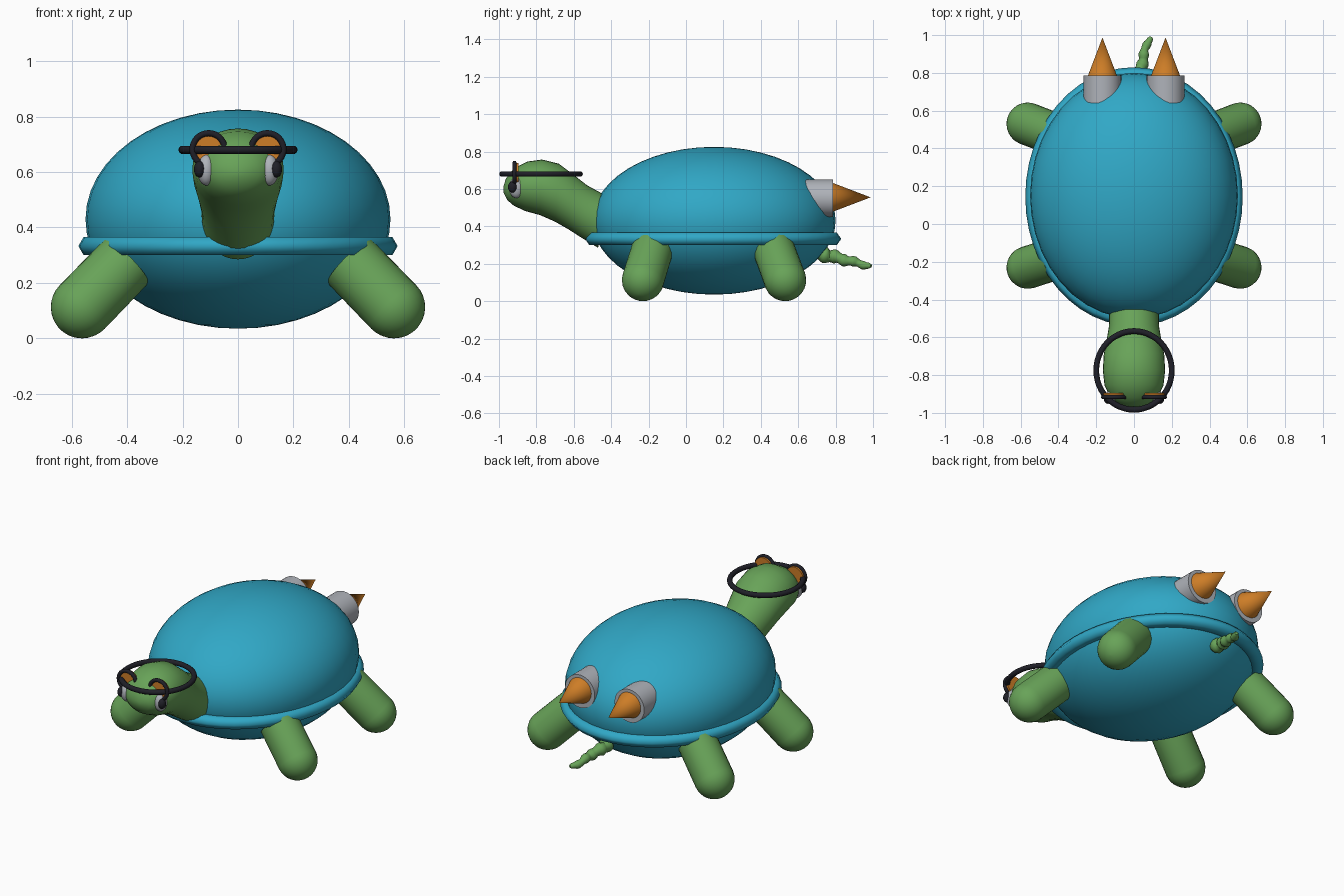
import bpy, bmesh, math
from mathutils import Vector

old = bpy.data.objects.get("Cube")
if old:
    bpy.data.objects.remove(old, do_unlink=True)


def material(name, r, g, b):
    m = bpy.data.materials.new(name)
    m.use_nodes = True
    m.diffuse_color = (r, g, b, 1)
    m.node_tree.nodes["Principled BSDF"].inputs["Base Color"].default_value = (r, g, b, 1)
    return m


BLUE = material("shell blue", 0.03, 0.39, 0.565)
GREEN = material("skin green", 0.138, 0.366, 0.098)
ORANGE = material("orange", 0.61, 0.205, 0.02)
GREY = material("light grey", 0.43, 0.45, 0.49)
BLACK = material("near black", 0.014, 0.014, 0.021)


def finish(obj, name, mat, angle=40):
    obj.name = name
    obj.data.name = name
    obj.data.materials.append(mat)
    bpy.ops.object.select_all(action='DESELECT')
    obj.select_set(True)
    bpy.context.view_layer.objects.active = obj
    bpy.ops.object.shade_smooth_by_angle(angle=math.radians(angle))
    return obj


def ellipsoid(name, loc, scale, mat, segments=32, rings=16):
    bpy.ops.mesh.primitive_uv_sphere_add(segments=segments, ring_count=rings, location=loc)
    obj = bpy.context.object
    obj.scale = scale
    return finish(obj, name, mat)


def ring(name, loc, major, minor, mat, scale=(1, 1, 1), rot=(0, 0, 0), sides=10):
    bpy.ops.mesh.primitive_torus_add(location=loc, rotation=rot, major_radius=major,
                                     minor_radius=minor, major_segments=48, minor_segments=sides)
    obj = bpy.context.object
    obj.scale = scale
    return finish(obj, name, mat, 65)


def cone(name, loc, r1, r2, depth, mat, rot):
    bpy.ops.mesh.primitive_cone_add(vertices=32, radius1=r1, radius2=r2, depth=depth,
                                    location=loc, rotation=rot)
    return finish(bpy.context.object, name, mat)


def loft(name, sections, mat, sides=24):
    """Skin elliptical sections given as (centre, side axis, up axis)."""
    bm = bmesh.new()
    loops = []
    for centre, side, up in sections:
        angles = [math.tau * i / sides for i in range(sides)]
        loops.append([bm.verts.new(centre + side * math.cos(a) + up * math.sin(a)) for a in angles])
    for a, b in zip(loops, loops[1:]):
        for i in range(sides):
            j = (i + 1) % sides
            bm.faces.new((a[i], a[j], b[j], b[i]))
    bm.faces.new(loops[0])
    bm.faces.new(loops[-1])
    bmesh.ops.recalc_face_normals(bm, faces=bm.faces[:])
    mesh = bpy.data.meshes.new(name)
    bm.to_mesh(mesh)
    bm.free()
    obj = bpy.data.objects.new(name, mesh)
    bpy.context.collection.objects.link(obj)
    return finish(obj, name, mat, 50)


def tube(name, points, radii, mat, sides=20):
    """Round tube through points with a radius at each one."""
    sections = []
    for i, p in enumerate(points):
        along = points[min(i + 1, len(points) - 1)] - points[max(i - 1, 0)]
        side = along.cross(Vector((0, 0, 1))).normalized()
        up = side.cross(along).normalized()
        sections.append((p, side * radii[i], up * radii[i]))
    return loft(name, sections, mat, sides)


# Shell and its rim
ellipsoid("shell", (0, 0.15, 0.43), (0.55, 0.65, 0.395), BLUE, 40, 24)
ring("shell_rim", (0, 0.145, 0.333), 1, 0.07, BLUE, (0.538, 0.64, 0.54), sides=6)

# Head and neck: top edge (y, z), bottom edge (y, z), half width
profile = [
    (-0.977, 0.61, -0.975, 0.58, 0.02),
    (-0.963, 0.655, -0.955, 0.54, 0.075),
    (-0.92, 0.71, -0.92, 0.51, 0.125),
    (-0.85, 0.746, -0.86, 0.482, 0.156),
    (-0.77, 0.757, -0.78, 0.46, 0.165),
    (-0.68, 0.735, -0.70, 0.425, 0.16),
    (-0.60, 0.675, -0.63, 0.385, 0.145),
    (-0.53, 0.62, -0.56, 0.34, 0.133),
    (-0.42, 0.56, -0.47, 0.285, 0.13),
]
sections = []
for ty, tz, by, bz, width in profile:
    top, bottom = Vector((0, ty, tz)), Vector((0, by, bz))
    sections.append(((top + bottom) / 2, Vector((width, 0, 0)), (top - bottom) / 2))
loft("head_and_neck", sections, GREEN, 32)

# Legs: flat inside the shell, rounded at the foot
for end, foot_y, hip_y in (("front", -0.23, -0.18), ("back", 0.53, 0.47)):
    for side, s in (("left", 1), ("right", -1)):
        hip = Vector((0.405 * s, hip_y, 0.275))
        foot = Vector((0.562 * s, foot_y, 0.113))
        down = (foot - hip).normalized()
        points, radii = [hip], [0.112]
        for k in range(9):
            a = math.radians(88) * k / 8
            points.append(foot + down * 0.113 * math.sin(a))
            radii.append(0.113 * math.cos(a))
        tube(f"{end}_{side}_leg", points, radii, GREEN, 24)

# Knobbly tapering tail
points, radii = [], []
for i in range(29):
    t = i / 28
    points.append(Vector((0.01 + 0.075 * t ** 1.5 + 0.006 * math.sin(14 * t),
                          0.68 + 0.31 * t,
                          0.265 - 0.08 * t + 0.004 * math.sin(20 * t))))
    radii.append((0.044 - 0.027 * t) * (1 + 0.14 * math.sin(38 * t)))
radii[-1] *= 0.5
tube("tail", points, radii, GREEN, 12)

# Head band
ring("head_band", (0, -0.775, 0.68), 0.2, 0.015, BLACK, (1, 1.04, 1))

upright = (math.pi / 2, 0, 0)
for side, s in (("left", 1), ("right", -1)):
    # Eyes
    ellipsoid(f"{side}_eye", (0.114 * s, -0.907, 0.607), (0.033, 0.04, 0.056), GREY, 20, 12)
    ellipsoid(f"{side}_pupil", (0.138 * s, -0.928, 0.61), (0.021, 0.024, 0.03), BLACK, 16, 10)
    # Round goggles with orange lenses
    ring(f"{side}_goggle_frame", (0.106 * s, -0.917, 0.682), 0.058, 0.011, BLACK, rot=upright)
    cone(f"{side}_goggle_lens", (0.106 * s, -0.906, 0.682), 0.057, 0.057, 0.022, ORANGE, upright)
    # Rear barrels with pointed tips
    back = (-math.pi / 2, 0, 0)
    cone(f"{side}_barrel", (0.167 * s, 0.66, 0.55), 0.1, 0.1, 0.25, GREY, back)
    cone(f"{side}_barrel_tip", (0.167 * s, 0.882, 0.555), 0.08, 0, 0.21, ORANGE, back)
